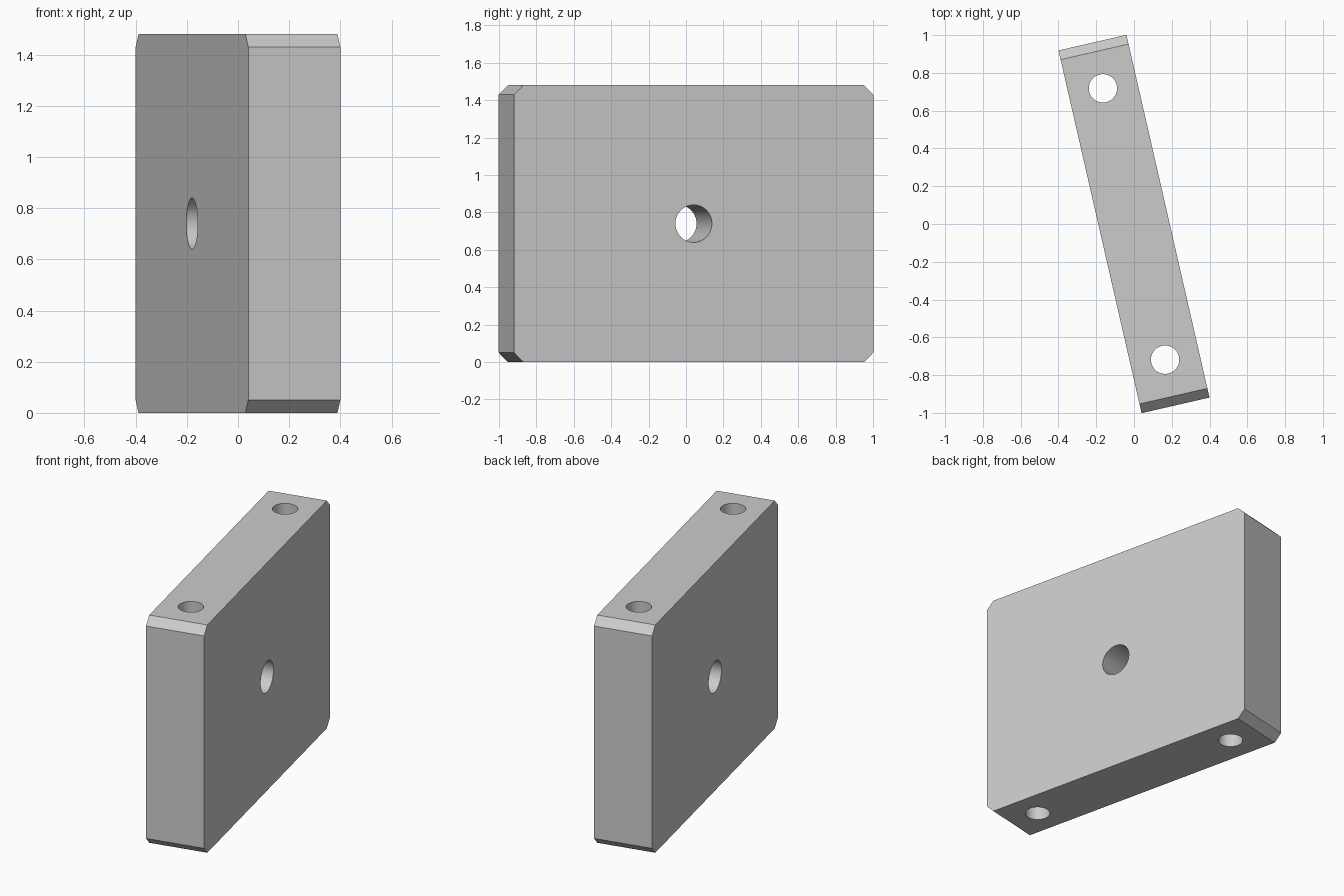
import bpy
import math

if "Cube" in bpy.data.objects:
    bpy.data.objects.remove(bpy.data.objects["Cube"], do_unlink=True)

TURN = math.radians(12.9)
WIDTH, LENGTH, HEIGHT, CHAMFER = 0.369, 1.97, 1.48, 0.05
MID = HEIGHT / 2

grey = bpy.data.materials.new("plain grey")
grey.use_nodes = True
colour = (0.6, 0.6, 0.6, 1)
grey.diffuse_color = colour
grey.node_tree.nodes["Principled BSDF"].inputs["Base Color"].default_value = colour


def apply(obj, modifier):
    bpy.ops.object.select_all(action="DESELECT")
    obj.select_set(True)
    bpy.context.view_layer.objects.active = obj
    bpy.ops.object.modifier_apply(modifier=modifier.name)


# Plate outline with chamfered corners, extruded across its thickness
h, c = LENGTH / 2, CHAMFER
outline = [(-h, c), (c - h, 0), (h - c, 0), (h, c),
           (h, HEIGHT - c), (h - c, HEIGHT), (c - h, HEIGHT), (-h, HEIGHT - c)]
n = len(outline)
verts = [(x, y, z) for x in (-WIDTH / 2, WIDTH / 2) for y, z in outline]
faces = [list(range(n))[::-1], list(range(n, 2 * n))]
faces += [(i, (i + 1) % n, (i + 1) % n + n, i + n) for i in range(n)]
mesh = bpy.data.meshes.new("drilled_plate")
mesh.from_pydata(verts, [], faces)
mesh.materials.append(grey)
plate = bpy.data.objects.new("drilled_plate", mesh)
bpy.context.collection.objects.link(plate)


def drill(radius, location, rotation=(0, 0, 0)):
    bpy.ops.mesh.primitive_cylinder_add(vertices=64, radius=radius, depth=2,
                                        location=location, rotation=rotation)
    cutter = bpy.context.object
    cutter.hide_render = True
    cutter.data.materials.append(grey)
    cut = plate.modifiers.new("hole", "BOOLEAN")
    cut.operation, cut.solver, cut.object = "DIFFERENCE", "EXACT", cutter
    apply(plate, cut)
    bpy.data.objects.remove(cutter, do_unlink=True)


# Two bolt holes from top to bottom, and one hole through the broad faces
for side in (-1, 1):
    drill(0.075, (0, side * 0.737, MID))
drill(0.1, (0, 0, MID), (0, math.pi / 2, 0))

# Turn the plate about the vertical, with smooth hole walls and sharp edges
plate.rotation_euler.z = TURN
bpy.ops.object.select_all(action="DESELECT")
plate.select_set(True)
bpy.context.view_layer.objects.active = plate
bpy.ops.object.shade_smooth_by_angle(angle=math.radians(30))
